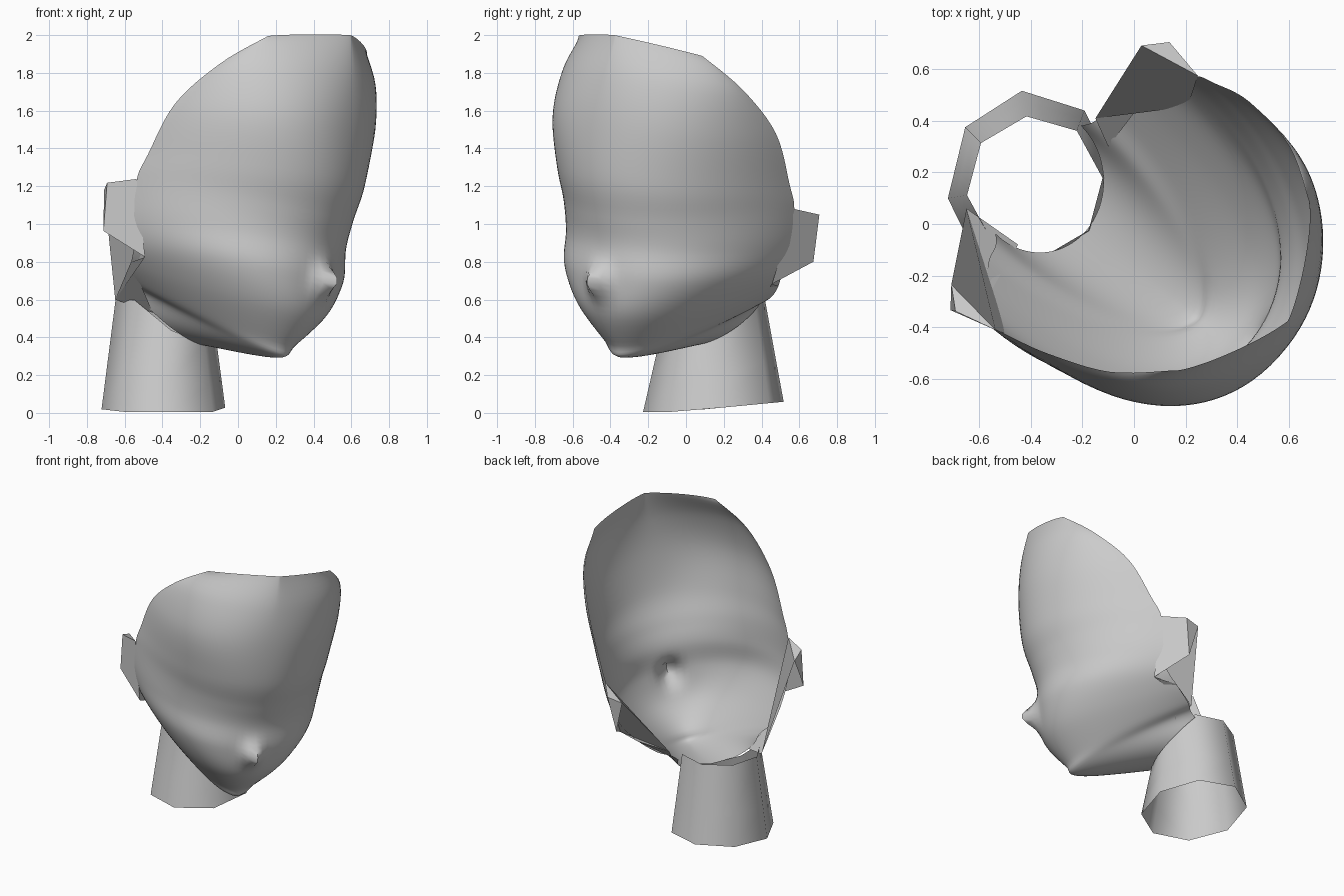
import bpy, math

if "Cube" in bpy.data.objects:
    bpy.data.objects.remove(bpy.data.objects["Cube"])

YAW_F = (0.78, -0.62)      # direction the face looks
YAW_L = (0.62, 0.78)       # sideways direction
CR, SR = 0.992, 0.125      # sideways tilt of the head


def world(s, f, h):
    """Head coordinates (side, forward, height) to world."""
    l = -0.172 + s * CR + h * SR
    return (YAW_F[0] * f + YAW_L[0] * l, YAW_F[1] * f + YAW_L[1] * l, h * CR - s * SR)


def make(name, verts, faces, angle=50):
    me = bpy.data.meshes.new(name)
    me.from_pydata(verts, [], faces)
    ob = bpy.data.objects.new(name, me)
    bpy.context.collection.objects.link(ob)
    bpy.ops.object.select_all(action='DESELECT')
    ob.select_set(True)
    bpy.context.view_layer.objects.active = ob
    bpy.ops.object.shade_smooth_by_angle(angle=math.radians(angle))
    return ob


def grid_faces(rows, cols, wrap=False):
    n = cols if wrap else cols - 1
    return [(r * cols + c, (r + 1) * cols + c, (r + 1) * cols + (c + 1) % cols,
             r * cols + (c + 1) % cols) for r in range(rows - 1) for c in range(n)]


def catmull(p, i, t):
    a, b, c, d = (p[max(0, min(len(p) - 1, i + k))] for k in (-1, 0, 1, 2))
    return [0.5 * (2 * y + (z - x) * t + (2 * x - 5 * y + 4 * z - w) * t * t
                   + (3 * y - x - 3 * z + w) * t ** 3) for x, y, z, w in zip(a, b, c, d)]


# Face shell: each row is middle forward, middle height, half width,
# rim forward, rim height, roundness
rows = [(.704, 2.015, .423, .48, 1.958, 1.2),
        (.75, 1.80, .566, .285, 1.794, 1.75),
        (.765, 1.55, .633, .053, 1.571, 2.1),
        (.74, 1.25, .638, -.10, 1.30, 2.05),
        (.68, 1.05, .635, -.165, 1.168, 2),
        (.64, .90, .615, -.18, .97, 2.05),
        (.635, .72, .57, -.20, .83, 2.25),
        (.59, .53, .485, -.28, .73, 2.15),
        (.45, .36, .385, -.35, .66, 1.85),
        (.36, .295, .31, -.37, .63, 1.7),
        (-.13, .36, .27, -.40, .60, 2)]
SUB, COLS = 6, 49
fine = [catmull(rows, i, k / SUB) for i in range(len(rows) - 1) for k in range(SUB)]
fine.append(rows[-1])
verts = []
for fm, hm, a, fr, hr, p in fine:
    for c in range(COLS):
        u = 2 * c / (COLS - 1) - 1
        th = u * math.pi / 2
        sn = math.copysign(abs(math.sin(th)) ** (2 / p), u) * a
        cs = max(0, math.cos(th)) ** (2 / p)
        f = fr + (fm - fr) * cs
        h = hm + (hr - hm) * (1 - cs)
        if f > .4:      # nose bump
            f += .11 * math.exp(-(sn / .06) ** 2 - ((h - .70) / .08) ** 2)
        # forehead is a little fuller on the left
        shift = .035 * cs * math.exp(-((h - 1.5) / .3) ** 2)
        verts.append(world(sn - shift, f, h))
make("face_shell", verts, grid_faces(len(fine), COLS))

# Ears: outer flap, folded at the back edge
A, B, C = (.638, -.165, 1.168), (.675, -.333, 1.143), (.652, -.351, .889)
D, E = (.57, -.12, .76), (.60, -.41, 1.114)
necks = {1: (-.15, .41, .62), -1: (-.65, .06, .60)}
jaws = {1: (-.10, .30, .52), -1: (-.45, -.08, .53)}
for side, name in ((1, "right"), (-1, "left")):
    a, b, c, d, e = [world(side * s, f, h) for s, f, h in (A, B, C, D, E)]
    make(name + "_ear", [a, b, c, d, e], [(0, 1, 2, 3), (0, 4, 1), (1, 4, 2)], 30)
    # Panel behind the ear running down to the neck
    j = world(side * .50, -.27, .74)
    make(name + "_nape_panel", [a, e, necks[side], d, j, jaws[side]],
         [(0, 1, 2, 3), (3, 2, 4), (4, 2, 5)], 30)

# Neck: open tapered tube, higher at the back
N = 8
neck = []
for k in (0, .4, 1):
    for i in range(N):
        t = math.radians(7) + i * 2 * math.pi / N
        rx, ry = .33 - .065 * k, .375 - .10 * k
        x, y = -.395 + .01 * k + rx * math.cos(t), .145 + ry * math.sin(t)
        z0 = .005 + .10 * max(0, y + .05) * 0.95
        back = max(0, min(1, 1 - (YAW_F[0] * math.cos(t) + YAW_F[1] * math.sin(t))))
        z1 = .37 + .23 * back
        neck.append((x, y, z0 + (z1 - z0) * k))
make("neck", neck, grid_faces(3, N, True), 60)
